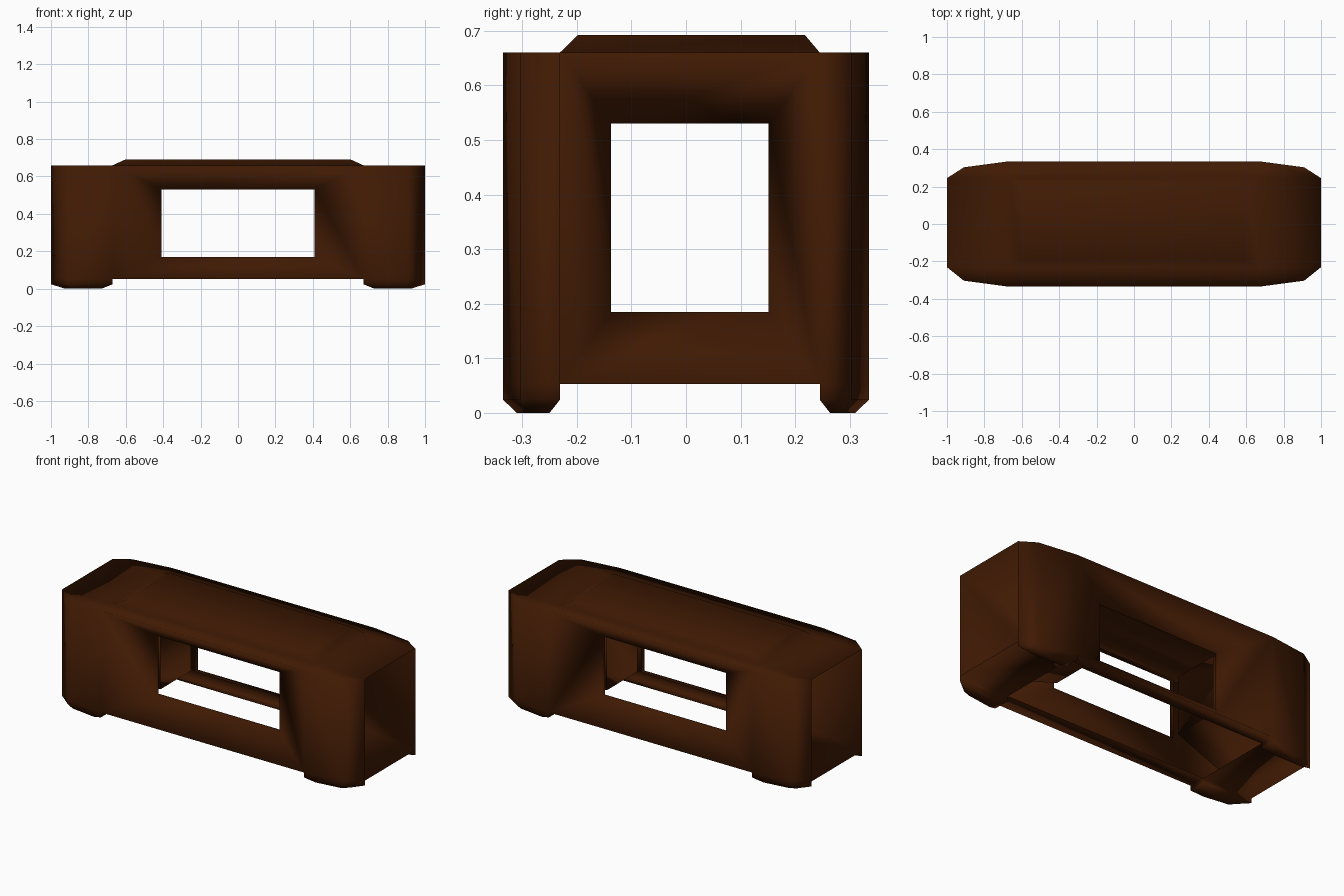
import bpy, bmesh

if "Cube" in bpy.data.objects:
    bpy.data.objects.remove(bpy.data.objects["Cube"])

# Main levels: foot bottom, foot chamfer, lower rail, table top rim, raised top
Z_FOOT, Z_CHAMFER, Z_RAIL, Z_RIM, Z_TOP = 0.0, 0.024, 0.053, 0.66, 0.692
Y_SHIFT = 0.007          # openings sit slightly towards the back
SIGNS = [(sx, sy) for sx in (-1, 1) for sy in (-1, 1)]


def face(bm, pts):
    bm.faces.new([bm.verts.new(p) for p in pts])


def band(bm, a, b, closed=True):
    """Quads joining two matching point lists."""
    n = len(a)
    for i in range(n if closed else n - 1):
        j = (i + 1) % n
        face(bm, [a[i], a[j], b[j], b[i]])


def level(pts, z):
    return [(x, y, z) for x, y in pts]


def corner(sx, sy):
    """Plan of one rounded corner leg: outer three points, then the inner one."""
    yi = sy * 0.238 + Y_SHIFT
    return [(sx * 0.67, sy * 0.335), (sx * 0.91, sy * 0.303),
            (sx * 1.0, yi), (sx * 0.67, yi)]


def border(bm, z, with_corners):
    """Flat strips along all four sides, joining the corner plans."""
    c = {s: level(corner(*s), z) for s in SIGNS}
    for s in (-1, 1):
        face(bm, [c[-1, s][0], c[1, s][0], c[1, s][3], c[-1, s][3]])
        face(bm, [c[s, -1][2], c[s, 1][2], c[s, 1][3], c[s, -1][3]])
    if with_corners:
        for s in SIGNS:
            face(bm, c[s])
    return [c[s][3] for s in ((-1, -1), (1, -1), (1, 1), (-1, 1))]


bm = bmesh.new()

# Corner legs with chamfered feet
for sx, sy in SIGNS:
    plan = corner(sx, sy)
    band(bm, level(plan[:3], Z_RIM), level(plan[:3], Z_RAIL), False)
    band(bm, level(plan, Z_RAIL), level(plan, Z_CHAMFER))
    yo, yi = sy * 0.31, sy * 0.257 + Y_SHIFT
    sole = [(sx * 0.73, yo), (sx * 0.89, sy * 0.288),
            (sx * 0.925, yi), (sx * 0.73, yi)]
    band(bm, level(plan, Z_CHAMFER), level(sole, Z_FOOT))
    face(bm, level(sole, Z_FOOT))

# Long side frames: walls sloping in to the window, with a short inner lip
for sy in (-1, 1):
    def side_rect(x, y, z0, z1):
        return [(-x, y, z0), (x, y, z0), (x, y, z1), (-x, y, z1)]
    window = side_rect(0.41, sy * 0.202 + Y_SHIFT, 0.17, 0.53)
    band(bm, side_rect(0.67, sy * 0.335, Z_RAIL, Z_RIM), window)
    band(bm, window, side_rect(0.41, sy * 0.172 + Y_SHIFT, 0.17, 0.53))

# End frames: deep funnels reaching in to the end windows
for sx in (-1, 1):
    def end_rect(x, y, z0, z1):
        return [(x, Y_SHIFT - y, z0), (x, Y_SHIFT + y, z0),
                (x, Y_SHIFT + y, z1), (x, Y_SHIFT - y, z1)]
    band(bm, end_rect(sx, 0.238, Z_RAIL, Z_RIM),
         end_rect(sx * 0.415, 0.144, 0.185, 0.53))

# Underside border, open in the middle
border(bm, Z_RAIL, False)

# Table top: flat rim around a shallow raised panel
ring = border(bm, Z_RIM, True)
panel = [(-0.6, -0.198, Z_TOP), (0.6, -0.198, Z_TOP),
         (0.6, 0.218, Z_TOP), (-0.6, 0.218, Z_TOP)]
band(bm, ring, panel)
face(bm, panel)

# One welded, smooth-shaded shell
bmesh.ops.remove_doubles(bm, verts=bm.verts, dist=0.0005)
bmesh.ops.recalc_face_normals(bm, faces=bm.faces)
mesh = bpy.data.meshes.new("coffee_table")
bm.to_mesh(mesh)
bm.free()
for p in mesh.polygons:
    p.use_smooth = True
wood = bpy.data.materials.new("dark_wood")
wood.diffuse_color = (0.05, 0.01, 0.001, 1)
wood.use_nodes = True
wood.node_tree.nodes["Principled BSDF"].inputs["Base Color"].default_value = wood.diffuse_color
mesh.materials.append(wood)
table = bpy.data.objects.new("coffee_table", mesh)
bpy.context.collection.objects.link(table)
